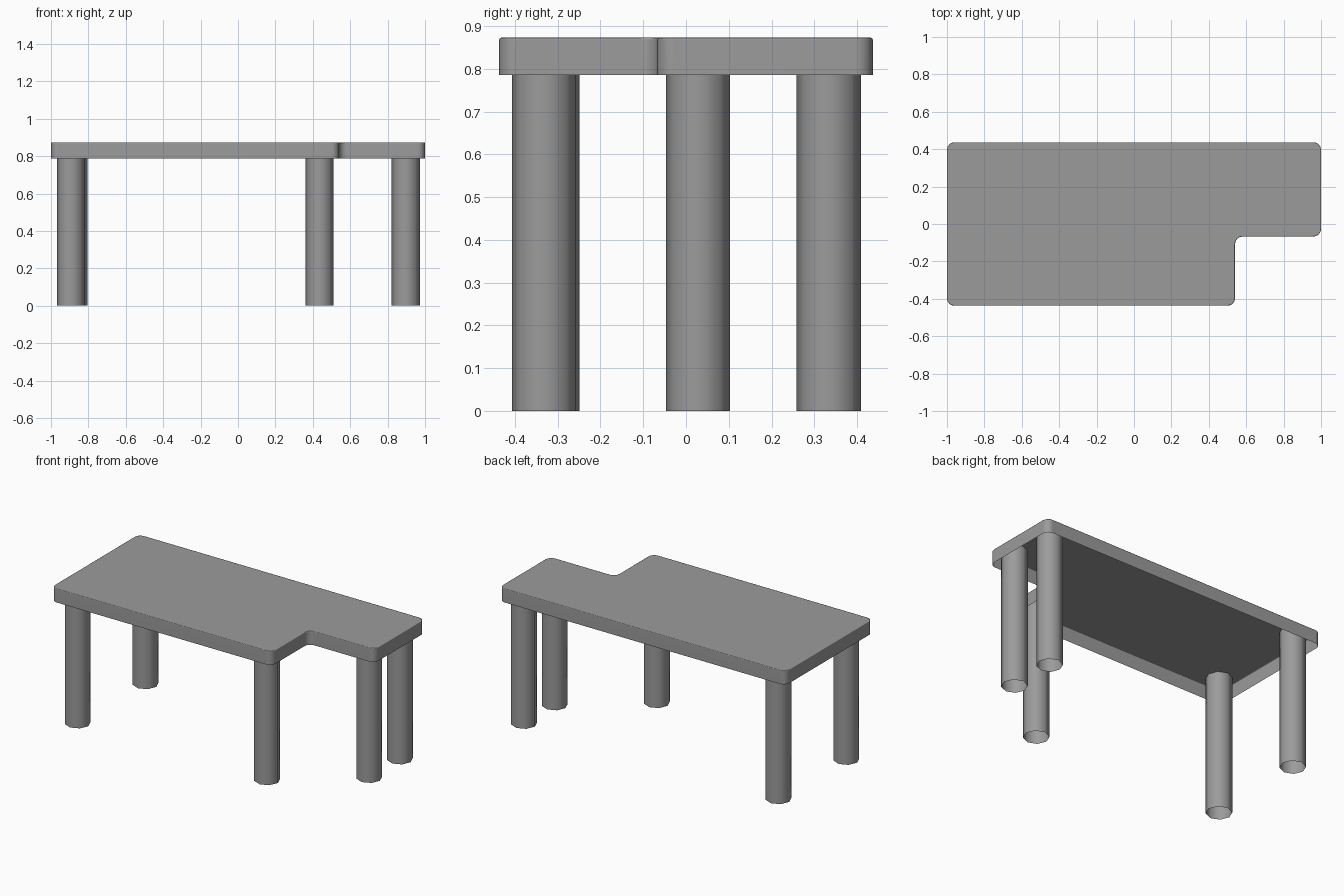
import bpy, bmesh, math
from mathutils import Vector

if "Cube" in bpy.data.objects:
    bpy.data.objects.remove(bpy.data.objects["Cube"])

TOP, RIM = 0.873, 0.786

grey = bpy.data.materials.new("dark_grey")
grey.diffuse_color = (0.33, 0.33, 0.33, 1)
grey.use_nodes = True
grey.node_tree.nodes["Principled BSDF"].inputs["Base Color"].default_value = grey.diffuse_color


def finish(name, bm):
    bmesh.ops.recalc_face_normals(bm, faces=bm.faces)
    mesh = bpy.data.meshes.new(name)
    bm.to_mesh(mesh)
    bm.free()
    mesh.shade_smooth()
    mesh.materials.append(grey)
    obj = bpy.data.objects.new(name, mesh)
    bpy.context.collection.objects.link(obj)
    return obj


def rounded(points, radius, steps=4):
    """Round every corner of a right-angled outline."""
    out = []
    for i, p in enumerate(points):
        p = Vector(p)
        a = (Vector(points[i - 1]) - p).normalized() * radius
        b = (Vector(points[(i + 1) % len(points)]) - p).normalized() * radius
        for k in range(steps + 1):
            t = math.pi / 2 * k / steps
            out.append(p + a * (1 - math.sin(t)) + b * (1 - math.cos(t)))
    return out


# Table top: notched rounded sheet with a thin skirt, open underneath
outline = rounded([(-1, -0.437), (0.54, -0.437), (0.54, -0.067),
                   (1, -0.067), (1, 0.437), (-1, 0.437)], 0.04)
bm = bmesh.new()
top = bm.faces.new([bm.verts.new((p.x, p.y, TOP)) for p in outline])
rim_edges = list(top.edges)
skirt = bmesh.ops.extrude_edge_only(bm, edges=rim_edges)
for v in skirt["geom"]:
    if isinstance(v, bmesh.types.BMVert):
        v.co.z = RIM
bmesh.ops.bevel(bm, geom=rim_edges, offset=0.005, segments=2,
                profile=0.5, affect='EDGES')
table_top = finish("table_top", bm)
if max(table_top.data.polygons, key=lambda f: f.area).normal.z < 0:
    table_top.data.flip_normals()
# Keep the large top face shading flat
table_top.modifiers.new("weighted_normals", 'WEIGHTED_NORMAL')

# Legs: eight-sided open tubes reaching up inside the skirt
legs = {
    "front_left_leg": (-0.893, -0.324),
    "back_left_leg": (-0.880, 0.334),
    "front_leg": (0.436, -0.332),
    "notch_leg": (0.897, 0.028),
    "back_right_leg": (0.897, 0.334),
}
height = TOP - 0.001
for name, (x, y) in legs.items():
    bm = bmesh.new()
    bmesh.ops.create_cone(bm, cap_ends=False, segments=8,
                          radius1=0.075, radius2=0.075, depth=height)
    leg = finish(name, bm)
    leg.location = (x, y, height / 2)
